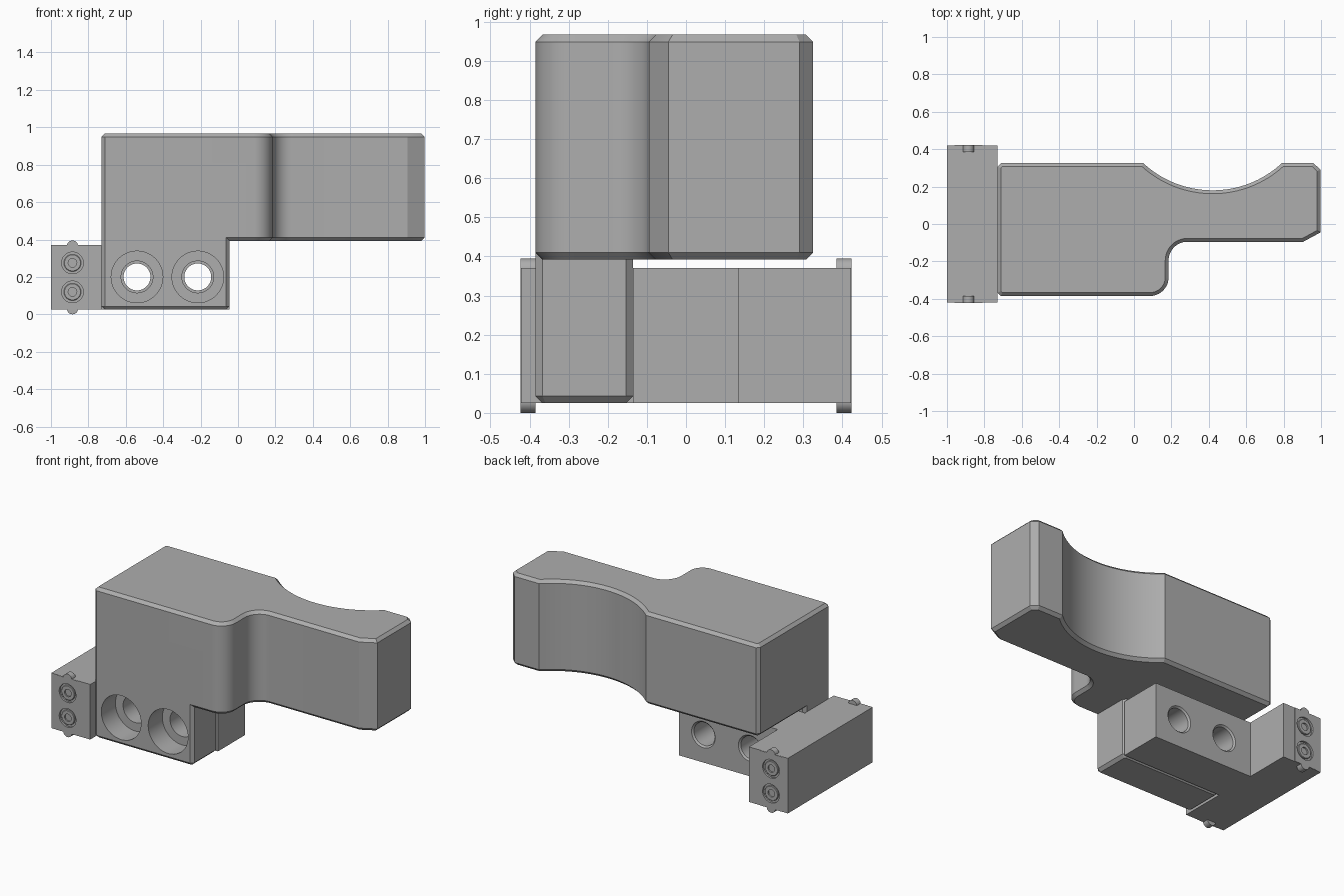
import bpy, bmesh
from math import radians, sin, cos

cube = bpy.data.objects.get("Cube")
if cube:
    bpy.data.objects.remove(cube, do_unlink=True)

grey = bpy.data.materials.new("machined grey")
grey.use_nodes = True
colour = (0.42, 0.42, 0.42, 1)
grey.diffuse_color = colour
grey.node_tree.nodes["Principled BSDF"].inputs["Base Color"].default_value = colour


def arc(cx, cy, r, start, end, n):
    angles = [radians(start + (end - start) * i / n) for i in range(n + 1)]
    return [(cx + r * cos(a), cy + r * sin(a)) for a in angles]


def add_object(name, bm):
    bmesh.ops.recalc_face_normals(bm, faces=bm.faces)
    mesh = bpy.data.meshes.new(name)
    bm.to_mesh(mesh)
    bm.free()
    mesh.materials.append(grey)
    ob = bpy.data.objects.new(name, mesh)
    bpy.context.collection.objects.link(ob)
    return ob


def prism(name, outline, z0, z1, top=0, bottom=0):
    """Extrude an outline upwards and chamfer its top and bottom rims."""
    bm = bmesh.new()
    face = bm.faces.new([bm.verts.new((x, y, z0)) for x, y in outline])
    grown = bmesh.ops.extrude_face_region(bm, geom=[face])["geom"]
    for v in grown:
        if isinstance(v, bmesh.types.BMVert):
            v.co.z = z1
    for z, size in ((z0, bottom), (z1, top)):
        if size:
            rim = [e for e in bm.edges if all(abs(v.co.z - z) < 1e-5 for v in e.verts)]
            bmesh.ops.bevel(bm, geom=rim, offset=size, segments=1, affect='EDGES')
    return add_object(name, bm)


def lathe_y(name, x, z, profile, n=48):
    """Closed round solid along y; profile lists (y, radius)."""
    bm = bmesh.new()
    rings = []
    for y, r in profile:
        rings.append([bm.verts.new((px, y, pz)) for px, pz in arc(x, z, r, 0, 360 - 360 / n, n - 1)])
    for a, b in zip(rings, rings[1:]):
        for i in range(n):
            j = (i + 1) % n
            bm.faces.new((a[i], a[j], b[j], b[i]))
    bm.faces.new(rings[0])
    bm.faces.new(rings[-1])
    return add_object(name, bm)


def boolean(ob, other, operation):
    mod = ob.modifiers.new(operation.lower(), 'BOOLEAN')
    mod.operation, mod.solver, mod.object = operation, 'EXACT', other
    bpy.context.view_layer.objects.active = ob
    bpy.ops.object.modifier_apply(modifier=mod.name)
    bpy.data.objects.remove(other, do_unlink=True)


def rect(x0, x1, y0, y1, c=0.0):
    if not c:
        return [(x0, y0), (x1, y0), (x1, y1), (x0, y1)]
    return [(x0 + c, y0), (x1 - c, y0), (x1, y0 + c), (x1, y1 - c),
            (x1 - c, y1), (x0 + c, y1), (x0, y1 - c), (x0, y0 + c)]


CH = 0.018
LEFT, FRONT, BACK = -0.73, -0.385, 0.325
BASE, ARM_TOP, BODY_LOW, BODY_TOP = 0.025, 0.37, 0.392, 0.967

# Jaw body: stepped front, scooped back
outline = [(LEFT, FRONT + CH), (LEFT + CH, FRONT)]
outline += arc(0.085, FRONT + 0.1, 0.1, -90, 0, 12)
outline += arc(0.285, -0.195, 0.1, 180, 90, 12)
outline += [(0.905, -0.095), (0.997, -0.045), (0.997, 0.29), (0.96, BACK)]
outline += arc(0.42, 0.725, 0.545, -47.2, -132.8, 32)
outline += [(LEFT + CH, BACK), (LEFT, BACK - CH)]
body = prism("jaw_body", outline, BODY_LOW, BODY_TOP, CH, CH)

# Mounting foot below the body
foot = prism("mounting_foot", rect(LEFT, -0.045, FRONT, -0.135, CH),
             BASE, BODY_LOW + 0.06, bottom=CH)
boolean(body, foot, 'UNION')

# L-shaped bracket: arm behind the foot and a long end bar
bracket = prism("bracket", [(-1, -0.42), (LEFT, -0.42), (LEFT, -0.135), (-0.045, -0.135),
                            (-0.045, 0.135), (LEFT, 0.135), (LEFT, 0.42), (-1, 0.42)],
                BASE, ARM_TOP)

# Counterbored bolt holes through the foot and the arm
for x in (-0.54, -0.215):
    boolean(body, lathe_y("bore", x, 0.2, [(-0.5, 0.138), (-0.245, 0.138),
                                           (-0.245, 0.085), (-0.1, 0.085)]), 'DIFFERENCE')
    boolean(bracket, lathe_y("bore", x, 0.2, [(-0.2, 0.072), (0.125, 0.072),
                                              (0.135, 0.082), (0.2, 0.082)]), 'DIFFERENCE')

# End plates let into both ends of the bar, with locating nubs and screws
parts = [body, bracket]
PX = -0.885
for side, end in ((-1, "front"), (1, "back")):
    face = side * 0.42
    plate_y = sorted((side * 0.385, side * 0.423))
    plate = prism(end + "_end_plate", rect(PX - 0.075, PX + 0.075, *plate_y),
                  BASE + 0.001, ARM_TOP - 0.001)
    parts.append(plate)
    for z, level in ((0.275, "upper"), (0.12, "lower")):
        outer = side * 0.45
        boolean(plate, lathe_y("recess", PX, z, [(outer, 0.058), (side * 0.411, 0.058)]), 'DIFFERENCE')
        boolean(bracket, lathe_y("pocket", PX, z, [(outer, 0.058), (side * 0.411, 0.058)]), 'DIFFERENCE')
        screw = lathe_y(f"{end}_{level}_screw", PX, z,
                        [(side * 0.4, 0.046), (side * 0.417, 0.046), (face, 0.043)], 32)
        boolean(screw, lathe_y("socket", PX, z, [(outer, 0.023), (side * 0.406, 0.023)], 24), 'DIFFERENCE')
        parts.append(screw)
    for z, level in ((ARM_TOP - 0.005, "top"), (BASE + 0.005, "bottom")):
        parts.append(lathe_y(f"{end}_{level}_nub", PX, z,
                             [(side * 0.385, 0.03), (side * 0.423, 0.03)], 24))

# Smooth the curved walls, keep edges crisp
bpy.ops.object.select_all(action='DESELECT')
for ob in parts:
    ob.select_set(True)
bpy.context.view_layer.objects.active = body
bpy.ops.object.shade_smooth_by_angle(angle=radians(25))
